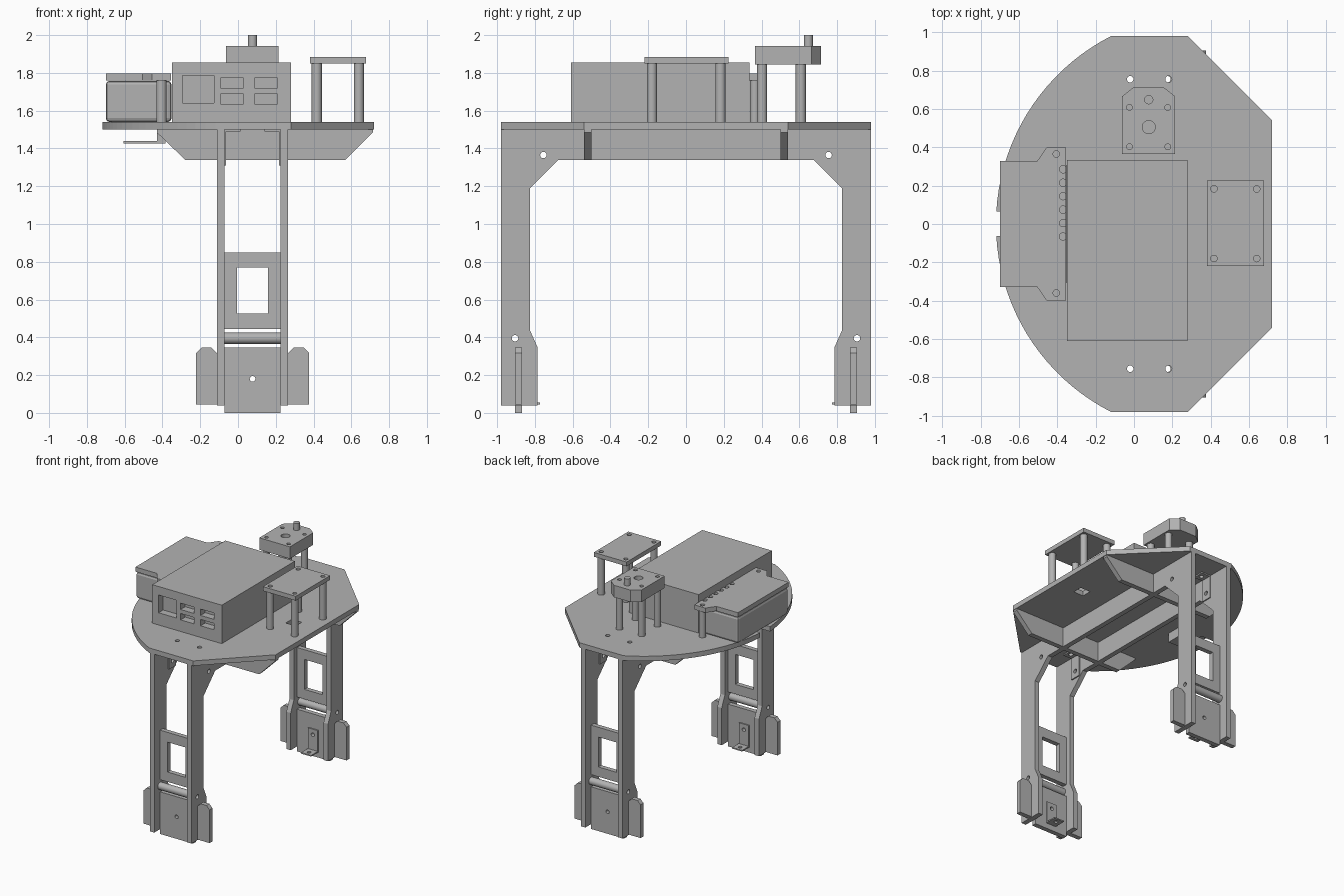
import bpy, bmesh, math
from mathutils import Matrix, Vector

default = bpy.data.objects.get("Cube")
if default:
    bpy.data.objects.remove(default, do_unlink=True)

grey = bpy.data.materials.new("plain grey")
grey.use_nodes = True
grey.diffuse_color = (0.45, 0.45, 0.45, 1)
grey.node_tree.nodes["Principled BSDF"].inputs["Base Color"].default_value = (0.45, 0.45, 0.45, 1)


def finish(name, bm):
    bmesh.ops.recalc_face_normals(bm, faces=bm.faces)
    mesh = bpy.data.meshes.new(name)
    bm.to_mesh(mesh)
    bm.free()
    mesh.materials.append(grey)
    obj = bpy.data.objects.new(name, mesh)
    bpy.context.collection.objects.link(obj)
    return obj


def activate(obj):
    bpy.ops.object.select_all(action='DESELECT')
    obj.select_set(True)
    bpy.context.view_layer.objects.active = obj


def prism(name, outline, lo, hi, axis='z'):
    """Extrude a 2D outline along an axis from lo to hi."""
    place = {'x': lambda a, b: (lo, a, b), 'y': lambda a, b: (a, lo, b), 'z': lambda a, b: (a, b, lo)}[axis]
    bm = bmesh.new()
    face = bm.faces.new([bm.verts.new(place(a, b)) for a, b in outline])
    grown = bmesh.ops.extrude_face_region(bm, geom=[face])
    shift = Vector([(hi - lo) * (axis == k) for k in 'xyz'])
    bmesh.ops.translate(bm, vec=shift, verts=[v for v in grown['geom'] if isinstance(v, bmesh.types.BMVert)])
    return finish(name, bm)


def box(name, x, y, z):
    return prism(name, [(x[0], y[0]), (x[1], y[0]), (x[1], y[1]), (x[0], y[1])], z[0], z[1])


def cylinder(name, centre, radius, length, axis='z', sides=24):
    turn = {'x': Matrix.Rotation(math.pi / 2, 4, 'Y'), 'y': Matrix.Rotation(math.pi / 2, 4, 'X'),
            'z': Matrix.Identity(4)}[axis]
    bm = bmesh.new()
    bmesh.ops.create_cone(bm, cap_ends=True, segments=sides, radius1=radius, radius2=radius,
                          depth=length, matrix=Matrix.Translation(centre) @ turn)
    obj = finish(name, bm)
    activate(obj)
    bpy.ops.object.shade_smooth_by_angle()
    return obj


def cut(obj, cutters):
    for c in cutters:
        c.hide_render = True
        mod = obj.modifiers.new("cut", 'BOOLEAN')
        mod.operation, mod.solver, mod.object = 'DIFFERENCE', 'EXACT', c
        activate(obj)
        bpy.ops.object.modifier_apply(modifier=mod.name)
        bpy.data.objects.remove(c, do_unlink=True)
    return obj


def holes(points, z, radius=0.017, length=0.12):
    return [cylinder("cutter", (x, y, z), radius, length) for x, y in points]


def posts(name, points, top):
    for x, y in points:
        cylinder(name, (x, y, (1.54 + top) / 2), 0.027, top - 1.54)


# Deck: one curved side, one chamfered side
spread = math.asin(0.98 / 1.1)
arc = [(0.38 - 1.1 * math.cos(t), 1.1 * math.sin(t))
       for t in [spread * (1 - i / 20) for i in range(41)]]
deck = prism("deck", [(0.28, -0.98), (0.72, -0.54), (0.72, 0.54), (0.28, 0.98)] + arc, 1.5, 1.54)
cut(deck, holes([(x, y) for x in (-0.02, 0.18) for y in (-0.755, 0.755)], 1.52)
    + [box("cutter", (0.46, 0.55), (-0.04, 0.04), (1.4, 1.6)),
       box("cutter", (-0.8, -0.6), (-0.062, 0.065), (1.4, 1.6))])

# Two arch plates that form the legs and the long beams
half = [(-0.98, 0.04), (-0.785, 0.04), (-0.785, 0.345), (-0.825, 0.435), (-0.825, 1.19), (-0.675, 1.34)]
arch = half + [(-y, z) for y, z in reversed(half)] + [(0.98, 1.5), (-0.98, 1.5)]
for name, x in (("right_arch", -0.112), ("left_arch", 0.226)):
    plate = prism(name, arch, x, x + 0.04, 'x')
    cut(plate, [cylinder("cutter", (x + 0.02, s * y, z), 0.017, 0.2, 'x')
                for s in (-1, 1) for y, z in ((0.755, 1.365), (0.905, 0.395))])

# Cross beams with sloping ends
beam = [(-0.28, 1.34), (0.57, 1.34), (0.715, 1.485), (0.715, 1.5), (-0.43, 1.5), (-0.43, 1.485)]
for name, y in (("front_cross_beam", -0.52), ("back_cross_beam", 0.52)):
    prism(name, beam, y - 0.02, y + 0.02, 'y')

# Leg details, repeated front and back
for side, s in (("front", -1), ("back", 1)):
    lo, hi = sorted((s * 0.905, s * 0.867))
    mid = (lo + hi) / 2
    foot = box(side + "_foot_plate", (-0.072, 0.226), (lo, hi), (0, 0.345))
    cut(foot, [cylinder("cutter", (0.077, mid, 0.18), 0.015, 0.1, 'y')])
    for x0, x1 in ((-0.222, -0.112), (0.266, 0.376)):
        c = 0.028
        prism(side + "_foot_wing", [(x0, 0.045), (x1, 0.045), (x1, 0.345 - c), (x1 - c, 0.345),
                                    (x0 + c, 0.345), (x0, 0.345 - c)], lo, hi, 'y')
    window = box(side + "_window_plate", (-0.072, 0.226), (lo, hi), (0.445, 0.85))
    cut(window, [box("cutter", (-0.005, 0.16), (lo - 0.1, hi + 0.1), (0.525, 0.77))])
    rod = cylinder(side + "_tube", (0.077, s * 0.905, 0.395), 0.03, 0.3, 'x')
    cut(rod, [cylinder("cutter", (0.077, s * 0.905, 0.395), 0.017, 0.5, 'x')])
    # Foot angle bracket on the inner side
    y0, y1 = sorted((s * 0.867, s * 0.857))
    flange = box(side + "_foot_bracket_upright", (0.032, 0.122), (y0, y1), (0.045, 0.225))
    cut(flange, [cylinder("cutter", (0.077, (y0 + y1) / 2, 0.18), 0.015, 0.1, 'y')])
    y0, y1 = sorted((s * 0.867, s * 0.772))
    shelf = box(side + "_foot_bracket_shelf", (0.032, 0.122), (y0, y1), (0.045, 0.055))
    cut(shelf, holes([(0.077, s * 0.81)], 0.05, 0.015))
    # Angle brackets joining arches and deck
    for x, d in ((-0.072, 1), (0.226, -1)):
        xs = sorted((x, x + d * 0.009))
        ys = sorted((s * 0.71, s * 0.8))
        up = box(side + "_deck_bracket_upright", xs, ys, (1.31, 1.5))
        cut(up, [cylinder("cutter", (x, s * 0.755, 1.365), 0.017, 0.1, 'x')])
        flat = box(side + "_deck_bracket_flat", sorted((x, x + d * 0.085)), ys, (1.49, 1.5))
        cut(flat, holes([(x + d * 0.052, s * 0.755)], 1.495))

# Small shelf hanging under the curved side
box("hanging_shelf", (-0.605, -0.385), (-0.06, 0.06), (1.425, 1.44))
box("shelf_hanger", (-0.43, -0.385), (-0.06, 0.06), (1.44, 1.5))

# Main case with recessed ports
case = box("main_case", (-0.35, 0.28), (-0.61, 0.335), (1.54, 1.855))
ports = [((-0.293, -0.128), (1.64, 1.785))]
ports += [(x, z) for x in ((-0.093, 0.03), (0.088, 0.21)) for z in ((1.635, 1.687), (1.72, 1.772))]
cut(case, [box("cutter", x, (-0.7, -0.55), z) for x, z in ports])

# Side block with its notched board
block = box("side_block", (-0.7, -0.352), (-0.325, 0.325), (1.54, 1.758))
bevel = block.modifiers.new("edges", 'BEVEL')
bevel.width, bevel.segments = 0.02, 2
edge = [(-0.355, 0.4), (-0.455, 0.4), (-0.505, 0.328), (-0.7, 0.328)]
board = prism("side_board", edge + [(x, -y) for x, y in reversed(edge)], 1.76, 1.798)
side_posts = [(-0.405, -0.36), (-0.405, 0.365)]
cut(board, holes(side_posts, 1.78)
    + holes([(-0.37, 0.285 - 0.07 * i) for i in range(6)], 1.81, 0.019, 0.07))
posts("side_board_post", side_posts, 1.76)

# Small raised board on four posts
corners = [(x, y) for x in (0.417, 0.64) for y in (-0.18, 0.183)]
small = box("raised_board", (0.38, 0.677), (-0.22, 0.226), (1.85, 1.885))
cut(small, holes(corners, 1.87))
posts("raised_board_post", corners, 1.85)

# Chamfered rear sensor with its short shaft
corners = [(x, y) for x in (-0.024, 0.176) for y in (0.403, 0.608)]
sensor = prism("sensor_block", [(-0.063, 0.365), (0.215, 0.365), (0.215, 0.665), (0.152, 0.715),
                                (0, 0.715), (-0.063, 0.665)], 1.845, 1.943)
cut(sensor, holes(corners, 1.945, 0.015, 0.06) + holes([(0.077, 0.505)], 1.94, 0.034, 0.1))
posts("sensor_post", corners, 1.845)
cylinder("sensor_shaft", (0.077, 0.648, 1.96), 0.024, 0.08)
